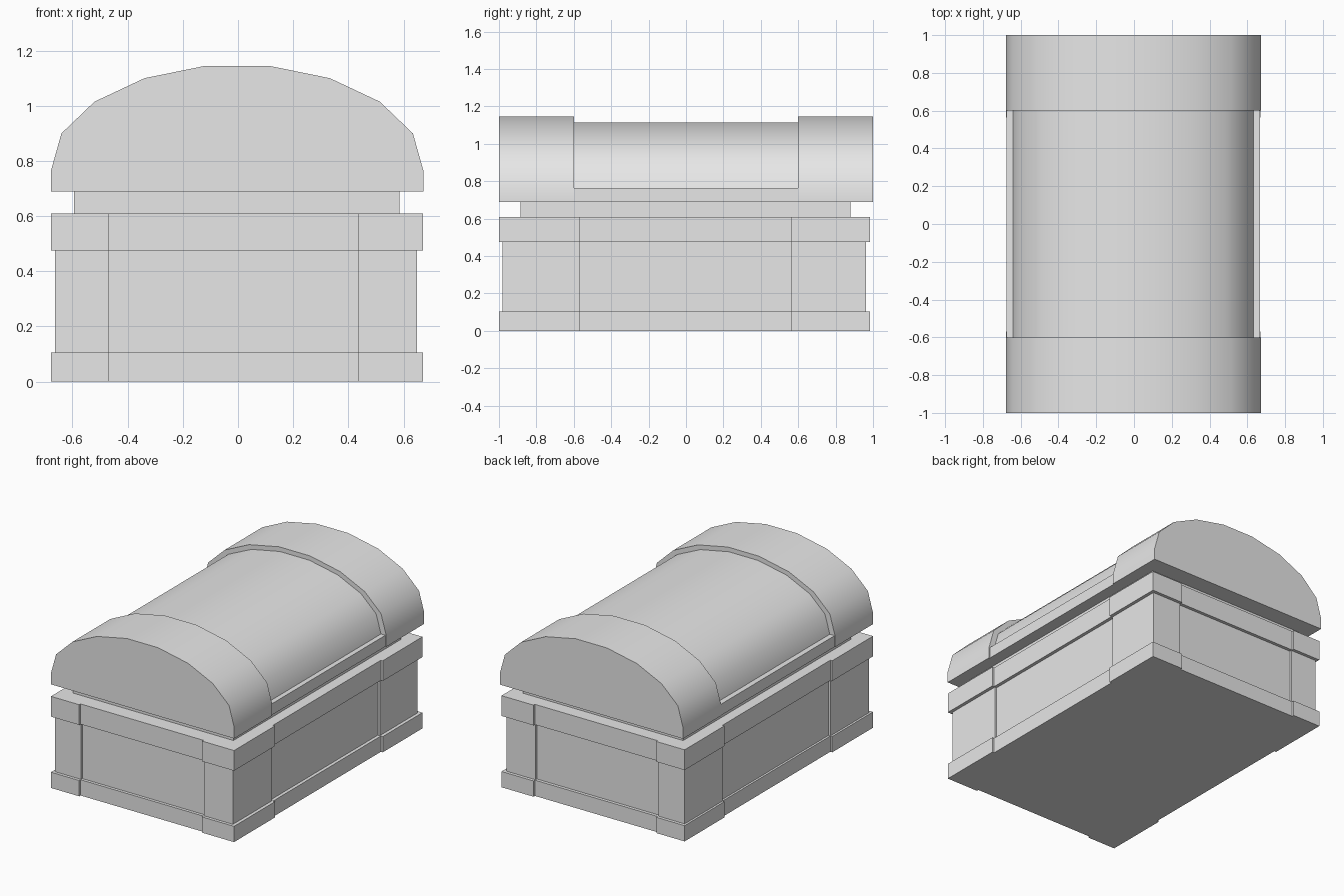
import bpy, bmesh, math

cube = bpy.data.objects.get("Cube")
if cube:
    bpy.data.objects.remove(cube, do_unlink=True)

stone = bpy.data.materials.new("light_grey")
stone.use_nodes = True
GREY = (0.8, 0.8, 0.8, 1)
stone.diffuse_color = GREY
stone.node_tree.nodes["Principled BSDF"].inputs["Base Color"].default_value = GREY


def prism(name, outline, start, depth):
    """Extrude a closed outline of 3D points along the depth vector."""
    bm = bmesh.new()
    face = bm.faces.new([bm.verts.new(p) for p in outline])
    new = bmesh.ops.extrude_face_region(bm, geom=[face])["geom"]
    bmesh.ops.translate(bm, vec=depth, verts=[v for v in new if isinstance(v, bmesh.types.BMVert)])
    bmesh.ops.translate(bm, vec=start, verts=bm.verts)
    bmesh.ops.recalc_face_normals(bm, faces=bm.faces)
    mesh = bpy.data.meshes.new(name)
    bm.to_mesh(mesh)
    bm.free()
    mesh.materials.append(stone)
    obj = bpy.data.objects.new(name, mesh)
    bpy.context.collection.objects.link(obj)
    return obj


def layer(name, x0, x1, y0, y1, z0, z1, step):
    """Rectangular slab whose sides are set back between the four corners."""
    cx0, cx1, cy0, cy1 = -0.47, 0.435, -0.57, 0.565
    pts = [(x0, y0), (x1, y0), (x1, y1), (x0, y1)]
    if step:
        a, b, c, d = x0 + step, x1 - step, y0 + step, y1 - step
        pts = [(x0, y0), (cx0, y0), (cx0, c), (cx1, c), (cx1, y0),
               (x1, y0), (x1, cy0), (b, cy0), (b, cy1), (x1, cy1),
               (x1, y1), (cx1, y1), (cx1, d), (cx0, d), (cx0, y1),
               (x0, y1), (x0, cy1), (a, cy1), (a, cy0), (x0, cy0)]
    return prism(name, [(x, y, 0) for x, y in pts], (0, 0, z0), (0, 0, z1 - z0))


# Chest body: plinth, walls, upper band and recessed neck
layer("base_plinth", -0.678, 0.671, -1.0, 0.983, 0, 0.105, 0.014)
layer("body_walls", -0.664, 0.649, -0.98, 0.962, 0.105, 0.475, 0.014)
layer("upper_band", -0.678, 0.671, -1.0, 0.983, 0.475, 0.61, 0.014)
layer("neck", -0.595, 0.586, -0.885, 0.88, 0.61, 0.69, 0)

# Faceted barrel profile, right half from the spring line to the crown
SPRING = 0.765
ARC = [(0.675, 0.0), (0.637, 0.135), (0.517, 0.25), (0.336, 0.335), (0.115, 0.38)]


def barrel(name, y0, y1, sx, sz, skirt):
    half = [(x * sx, SPRING + z * sz) for x, z in ARC]
    if skirt:
        half.insert(0, (0.675, 0.69))
    pts = half + [(-x, z) for x, z in reversed(half)]
    obj = prism(name, [(x, 0, z) for x, z in pts], (-0.003, y0, 0), (0, y1 - y0, 0))
    bpy.ops.object.select_all(action='DESELECT')
    obj.select_set(True)
    bpy.context.view_layer.objects.active = obj
    bpy.ops.object.shade_smooth_by_angle(angle=math.radians(40))


# Lid: two raised end sections, a lower centre barrel and its rim
barrel("lid_front_end", -1.0, -0.6, 1, 1, True)
barrel("lid_back_end", 0.6, 1.0, 1, 1, True)
barrel("lid_centre", -0.6, 0.6, 0.943, 0.921, False)
layer("lid_rim", -0.675, 0.666, -0.6, 0.6, 0.69, SPRING, 0)
